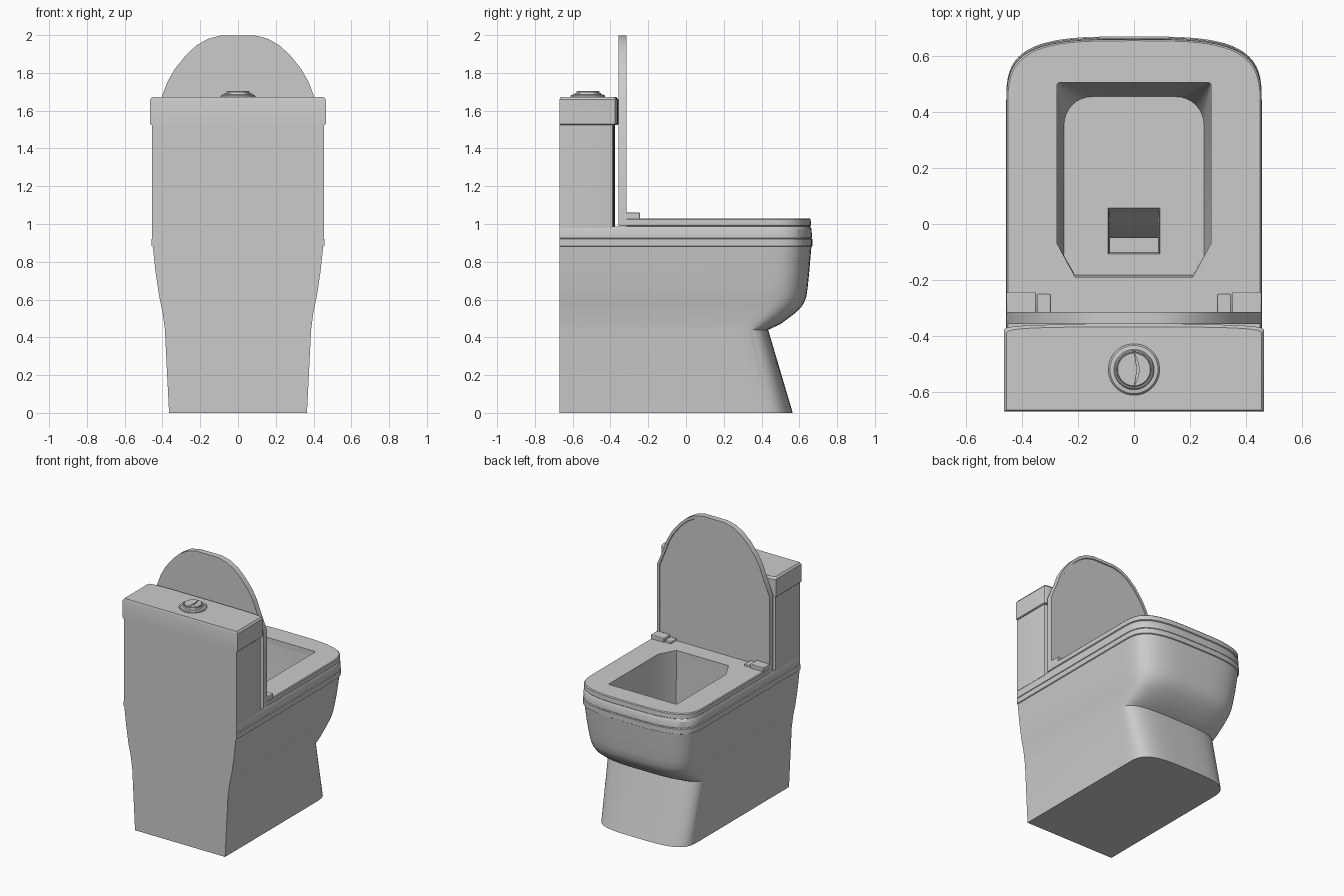
import bpy, bmesh, math

if "Cube" in bpy.data.objects:
    bpy.data.objects.remove(bpy.data.objects["Cube"])


def loft(name, rings, angle=30):
    """Skin a stack of equal-length point rings and cap both ends."""
    bm = bmesh.new()
    vs = [[bm.verts.new(p) for p in r] for r in rings]
    n = len(rings[0])
    for a, b in zip(vs, vs[1:]):
        for i in range(n):
            j = (i + 1) % n
            bm.faces.new((a[i], a[j], b[j], b[i]))
    bm.faces.new(vs[0][::-1])
    bm.faces.new(vs[-1])
    bmesh.ops.recalc_face_normals(bm, faces=bm.faces)
    me = bpy.data.meshes.new(name)
    bm.to_mesh(me)
    bm.free()
    ob = bpy.data.objects.new(name, me)
    bpy.context.collection.objects.link(ob)
    smooth(ob, angle)
    return ob


def smooth(ob, angle=30):
    bpy.ops.object.select_all(action='DESELECT')
    ob.select_set(True)
    bpy.context.view_layer.objects.active = ob
    bpy.ops.object.shade_smooth_by_angle(angle=math.radians(angle))


def u_ring(z, hw, front, ry, back=-0.67, n=3.5, steps=32):
    """Flat-backed outline with a softly squared front."""
    pts = [(hw, back, z)]
    for i in range(steps + 1):
        t = math.pi * i / steps
        c, s = math.cos(t), max(math.sin(t), 0.0)
        x = math.copysign(hw * abs(c) ** (2 / n), c)
        pts.append((x, front - ry + ry * s ** (2 / n), z))
    pts.append((-hw, back, z))
    return pts


def bowl_ring(z, hw, front, r, cham_y, back):
    """Opening outline: rounded front corners, chamfered back corners."""
    right = [(0.21, back, z), (hw, cham_y, z)]
    for i in range(9):
        t = math.pi / 2 * i / 8
        right.append((hw - r + r * math.cos(t), front - r + r * math.sin(t), z))
    return right + [(-x, y, z) for x, y, z in reversed(right)]


def rect(z, hw, y0, y1):
    return [(-hw, y0, z), (hw, y0, z), (hw, y1, z), (-hw, y1, z)]


def box(name, x0, x1, y0, y1, z0, z1, bevel=0.004):
    ob = loft(name, [[(x0, y0, z), (x1, y0, z), (x1, y1, z), (x0, y1, z)] for z in (z0, z1)])
    m = ob.modifiers.new("bevel", 'BEVEL')
    m.width, m.segments = bevel, 2
    return ob


def cut(ob, cutter):
    m = ob.modifiers.new("cut", 'BOOLEAN')
    m.operation, m.solver, m.object = 'DIFFERENCE', 'EXACT', cutter
    bpy.context.view_layer.objects.active = ob
    bpy.ops.object.modifier_apply(modifier=m.name)


# pedestal and bowl body: z, half width, front y, front curve depth
sections = [
    (0, .365, .565, .20), (.44, .387, .435, .15), (.47, .391, .50, .19),
    (.53, .399, .58, .22), (.57, .407, .618, .24), (.61, .416, .636, .25),
    (.66, .424, .644, .25), (.75, .437, .653, .25), (.88, .451, .664, .25),
    (.884, .457, .670, .25), (.92, .457, .670, .25), (.923, .450, .662, .25),
    (.927, .456, .667, .25), (.972, .456, .665, .25), (.987, .450, .657, .25)]
body = loft("bowl_body", [u_ring(*s) for s in sections])

# seat ring
seat = loft("seat", [u_ring(z, hw, f, .25, back=-.315) for z, hw, f in (
    (.986, .447, .654), (.992, .456, .662), (1.024, .456, .660), (1.03, .451, .655))])

# hollow of the bowl and the drain pit
hollow = loft("bowl_cutter", [
    bowl_ring(1.1, .275, .505, .008, -.07, -.19),
    bowl_ring(.985, .275, .505, .010, -.07, -.19),
    bowl_ring(.56, .25, .455, .10, -.115, -.183)])
pit = loft("drain_cutter", [
    rect(.60, .105, -.115, .065), rect(.55, .09, -.105, .055),
    rect(.48, .085, -.10, .015), rect(.36, .085, -.10, -.05), rect(.28, .085, -.10, -.05)])
cut(body, hollow)
cut(body, pit)
cut(seat, hollow)
for c in (hollow, pit):
    bpy.data.objects.remove(c)
smooth(body)
smooth(seat)

# tank and its lid
loft("tank", [u_ring(.98, .455, -.375, .02), u_ring(1.53, .455, -.375, .02)])
loft("tank_lid", [u_ring(1.525, .460, -.362, .025), u_ring(1.53, .465, -.358, .025),
                  u_ring(1.658, .465, -.358, .025), u_ring(1.672, .455, -.368, .025, back=-.665)])

# raised seat cover, slightly recessed on its inner side
half = [(.455, .99), (.455, 1.55), (.405, 1.67), (.375, 1.75), (.335, 1.82),
        (.275, 1.895), (.22, 1.945), (.16, 1.98), (.09, 1.998)]
outline = half + [(-x, z) for x, z in reversed(half)]


def cover_ring(y, k):
    return [(x * k, y, 1.48 + (z - 1.48) * k) for x, z in outline]


loft("seat_cover", [cover_ring(-.357, 1), cover_ring(-.315, 1),
                    cover_ring(-.315, .96), cover_ring(-.321, .955)], 25)

# hinge blocks and pins
for side, s in (("right", 1), ("left", -1)):
    for part, a, b, y1, top in (("block", .35, .455, -.243, 1.06), ("pin", .298, .347, -.25, 1.045)):
        x0, x1 = sorted((s * a, s * b))
        box(f"hinge_{part}_{side}", x0, x1, -.318, y1, 1.02, top)


# flush button: collar and two halves split by a curved gap
def disc(z, r, n=48):
    return [(r * math.cos(2 * math.pi * i / n), -.52 + r * math.sin(2 * math.pi * i / n), z) for i in range(n)]


loft("button_collar", [disc(1.668, .092), disc(1.678, .092), disc(1.684, .086),
                       disc(1.686, .072), disc(1.694, .068), disc(1.694, .064), disc(1.69, .063)])


def half_button(z, r, s, bulge):
    pts = [(s * r * math.cos(t), -.52 + r * math.sin(t), z)
           for t in (math.pi * (i / 24 - .5) for i in range(25))]
    for i in range(1, 12):
        v = 1 - 2 * i / 12
        pts.append((bulge * (1 - v * v), -.52 + r * v, z))
    return pts


for side, s, bulge in (("large", -1, .009), ("small", 1, .018)):
    loft(f"button_{side}", [half_button(z, r, s, bulge) for z, r in ((1.68, .061), (1.70, .061), (1.703, .058))])
